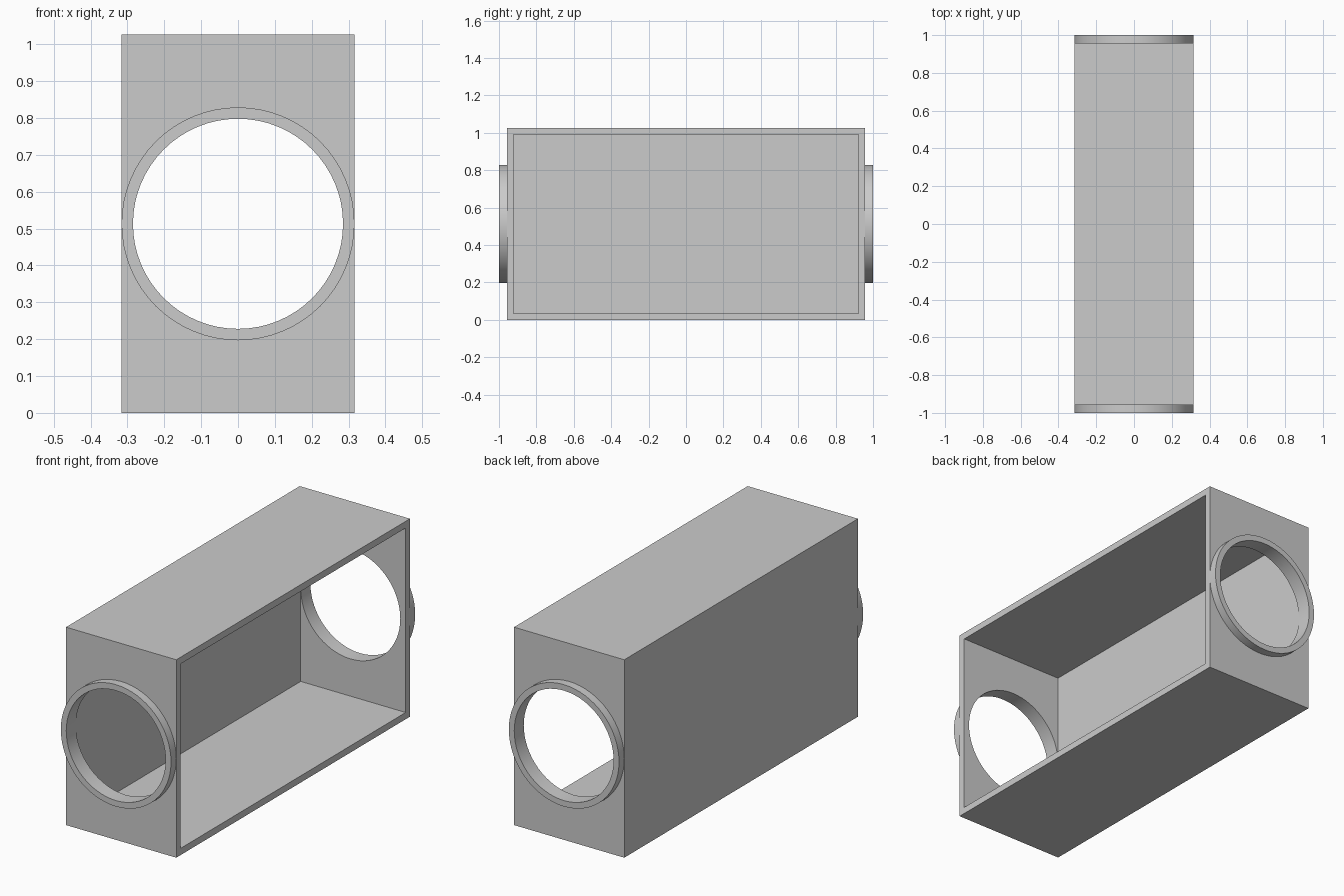
import bpy
import bmesh
import math
from mathutils import Matrix, Vector

cube = bpy.data.objects.get("Cube")
if cube:
    bpy.data.objects.remove(cube, do_unlink=True)

# Overall dimensions
HALF_X, HALF_Y, HEIGHT = 0.316, 0.957, 1.026
WALL = 0.035
BACK_WALL = 0.03
BORE, RIM = 0.285, 0.316
MID_Z = HEIGHT / 2
SEGMENTS = 64

grey = bpy.data.materials.new("plain grey")
grey.use_nodes = True
GREY = (0.6, 0.6, 0.6, 1)
grey.diffuse_color = GREY
grey.node_tree.nodes["Principled BSDF"].inputs["Base Color"].default_value = GREY


def make_object(name, bm):
    bmesh.ops.recalc_face_normals(bm, faces=bm.faces)
    mesh = bpy.data.meshes.new(name)
    bm.to_mesh(mesh)
    bm.free()
    mesh.materials.append(grey)
    obj = bpy.data.objects.new(name, mesh)
    bpy.context.collection.objects.link(obj)
    return obj


def box(name, low, high):
    bm = bmesh.new()
    low, high = Vector(low), Vector(high)
    place = Matrix.Translation((low + high) / 2) @ Matrix.Diagonal((*(high - low), 1))
    bmesh.ops.create_cube(bm, size=1, matrix=place)
    return make_object(name, bm)


def cylinder(name, radius, y, length):
    bm = bmesh.new()
    place = Matrix.Translation((0, y, MID_Z)) @ Matrix.Rotation(math.pi / 2, 4, "X")
    bmesh.ops.create_cone(bm, cap_ends=True, segments=SEGMENTS, radius1=radius,
                          radius2=radius, depth=length, matrix=place)
    return make_object(name, bm)


def collar(name, y_inner, y_outer):
    # Rectangular section spun around the bore axis
    bm = bmesh.new()
    rings = []
    for radius, y in ((BORE, y_inner), (RIM, y_inner), (RIM, y_outer), (BORE, y_outer)):
        angles = [math.tau * i / SEGMENTS for i in range(SEGMENTS)]
        rings.append([bm.verts.new((radius * math.cos(a), y, MID_Z + radius * math.sin(a)))
                      for a in angles])
    for a, b in zip(rings, rings[1:] + rings[:1]):
        for i in range(SEGMENTS):
            j = (i + 1) % SEGMENTS
            bm.faces.new((a[i], a[j], b[j], b[i]))
    return make_object(name, bm)


def select_only(obj):
    bpy.ops.object.select_all(action="DESELECT")
    obj.select_set(True)
    bpy.context.view_layer.objects.active = obj


def cut(target, cutter):
    cutter.hide_render = True
    mod = target.modifiers.new("cut", "BOOLEAN")
    mod.operation, mod.solver, mod.object = "DIFFERENCE", "EXACT", cutter
    select_only(target)
    bpy.ops.object.modifier_apply(modifier=mod.name)
    bpy.data.objects.remove(cutter, do_unlink=True)


# Case, hollow and open on its left side
case = box("case", (-HALF_X, -HALF_Y, 0), (HALF_X, HALF_Y, HEIGHT))
cut(case, box("hollow", (-HALF_X + BACK_WALL, -HALF_Y + WALL, WALL),
              (HALF_X + WALL, HALF_Y - WALL, HEIGHT - WALL)))

# Round port and collar at each end
for side, name in ((-1, "front_collar"), (1, "back_collar")):
    cut(case, cylinder("bore", BORE, side * (HALF_Y - WALL / 2), WALL * 2))
    collar(name, side * HALF_Y, side * 1.0)

for obj in [o for o in bpy.context.collection.objects if o.name in
            ("case", "front_collar", "back_collar")]:
    select_only(obj)
    bpy.ops.object.shade_smooth_by_angle(angle=math.radians(30))
